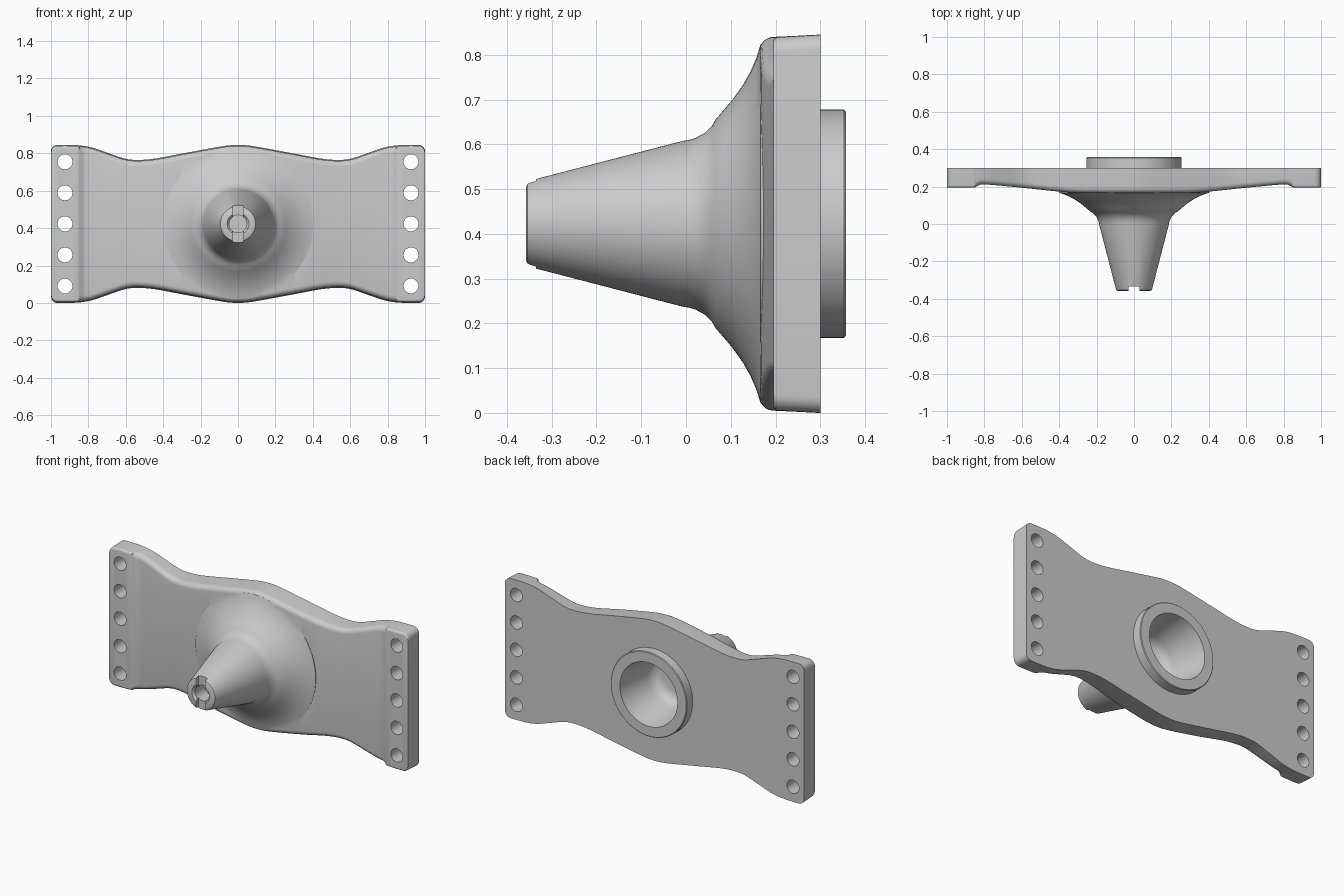
import bpy, bmesh
from math import sin, cos, pi

if "Cube" in bpy.data.objects:
    bpy.data.objects.remove(bpy.data.objects["Cube"])

ZC = 0.4225  # mid height of the plate and hub axis


def finish(bm, name):
    bmesh.ops.remove_doubles(bm, verts=bm.verts, dist=1e-5)
    bmesh.ops.recalc_face_normals(bm, faces=bm.faces)
    me = bpy.data.meshes.new(name)
    bm.to_mesh(me)
    bm.free()
    ob = bpy.data.objects.new(name, me)
    bpy.context.collection.objects.link(ob)
    return ob


def skin(bm, rings, closed):
    """Quads between successive closed rings of verts."""
    pairs = list(zip(rings, rings[1:])) + ([(rings[-1], rings[0])] if closed else [])
    for a, b in pairs:
        n = len(a)
        for i in range(n):
            bm.faces.new((a[i], a[(i + 1) % n], b[(i + 1) % n], b[i]))


def lathe(name, profile, x=0, z=ZC, seg=72):
    """Revolve (radius, y) points about the y direction; ends become caps."""
    bm = bmesh.new()
    rings = [[bm.verts.new((x + r * cos(2 * pi * i / seg), y, z + r * sin(2 * pi * i / seg)))
              for i in range(seg)] for r, y in profile]
    skin(bm, rings, False)
    bm.faces.new(rings[0])
    bm.faces.new(rings[-1])
    return finish(bm, name)


def curve(pts, x):
    """Smooth interpolation through (x, value) points."""
    def slope(i):
        a, b = pts[max(i - 1, 0)], pts[min(i + 1, len(pts) - 1)]
        return 0 if i in (0, len(pts) - 1) else (b[1] - a[1]) / (b[0] - a[0])
    for i in range(len(pts) - 1):
        (x0, v0), (x1, v1) = pts[i], pts[i + 1]
        if x <= x1:
            h = x1 - x0
            t = (x - x0) / h
            return ((2*t**3 - 3*t**2 + 1) * v0 + (t**3 - 2*t**2 + t) * h * slope(i)
                    + (3*t**2 - 2*t**3) * v1 + (t**3 - t**2) * h * slope(i + 1))
    return pts[-1][1]


def boolean(target, tool, op):
    m = target.modifiers.new(tool.name, 'BOOLEAN')
    m.operation, m.object, m.solver = op, tool, 'EXACT'
    bpy.ops.object.select_all(action='DESELECT')
    target.select_set(True)
    bpy.context.view_layer.objects.active = target
    bpy.ops.object.modifier_apply(modifier=m.name)
    bpy.data.objects.remove(tool)


# Plate: wavy outline, sloped front face and raised end pads
outline = [(0, .4225), (.05, .420), (.12, .409), (.3, .376), (.44, .350), (.53, .342),
           (.6, .348), (.7, .381), (.78, .408), (.84, .419), (.9, .4225), (.965, .4225)]
front = [(0, .165), (.2, .165), (.36, .170), (.58, .192), (.77, .210), (.815, .212)]
columns = [i * .02 for i in range(41)] + [.815, .825, .835, .839, .845, .85, .858, .88, .92, .965]
columns += [.965 + .035 * sin(a * pi / 12) for a in range(1, 7)]


def half_height(x):
    if x <= .965:
        return curve(outline, x)
    return .3875 + .035 * max(0, 1 - ((x - .965) / .035) ** 2) ** .5


def front_y(x):
    if x <= .815:
        return curve(front, x)
    t = min(1, (x - .815) / .043)
    return .212 - .017 * t * t * (3 - 2 * t)


bm = bmesh.new()
sections = []
for x in [-c for c in reversed(columns[1:])] + columns:
    h, y = half_height(abs(x)), front_y(abs(x))
    r = .012 if abs(x) > .845 else .03
    half = [(.30, h)] + [(y + r - r * sin(a * pi / 10), h - .005 - r + r * cos(a * pi / 10))
                         for a in range(6)]
    loop = half + [(py, -pz) for py, pz in reversed(half)]
    sections.append([bm.verts.new((x, py, ZC + pz)) for py, pz in loop])
skin(bm, sections, False)
bm.faces.new(sections[0])
bm.faces.new(sections[-1])
body = finish(bm, "mounting_plate")

# Conical hub with flared foot in front and round boss behind
boolean(body, lathe("hub", [
    (.088, -.357), (.094, -.354), (.097, -.347), (.185, -.008), (.187, .006), (.192, .022),
    (.203, .042), (.219, .058), (.233, .066), (.255, .085), (.280, .106), (.310, .127),
    (.340, .144), (.370, .157), (.402, .167), (.39, .21), (.255, .22), (.255, .353),
    (.251, .357)]), 'UNION')

# Tapered recess in the back
boolean(body, lathe("back_recess", [
    (.195, .40), (.192, .357), (.160, .14), (.154, .118), (.142, .099), (.124, .086),
    (.10, .08)]), 'DIFFERENCE')

# Chamfered bore and cross slot in the hub tip
boolean(body, lathe("tip_bore", [(.058, -.40), (.058, -.357), (.047, -.345), (.047, -.25)],
                    seg=48), 'DIFFERENCE')
bm = bmesh.new()
bmesh.ops.create_cube(bm, size=1)
for v in bm.verts:
    v.co = (v.co.x * .06, -.367 + v.co.y * .064, ZC + v.co.z * .3)
boolean(body, finish(bm, "tip_slot"), 'DIFFERENCE')

# Five bolt holes in each end pad
for side in (-1, 1):
    for k in range(-2, 3):
        boolean(body, lathe("bolt_hole", [(.04, .1), (.04, .4)], side * .925,
                            ZC + k * .166, 32), 'DIFFERENCE')

bpy.ops.object.select_all(action='DESELECT')
body.select_set(True)
bpy.context.view_layer.objects.active = body
bpy.ops.object.shade_smooth_by_angle(angle=pi / 6)
